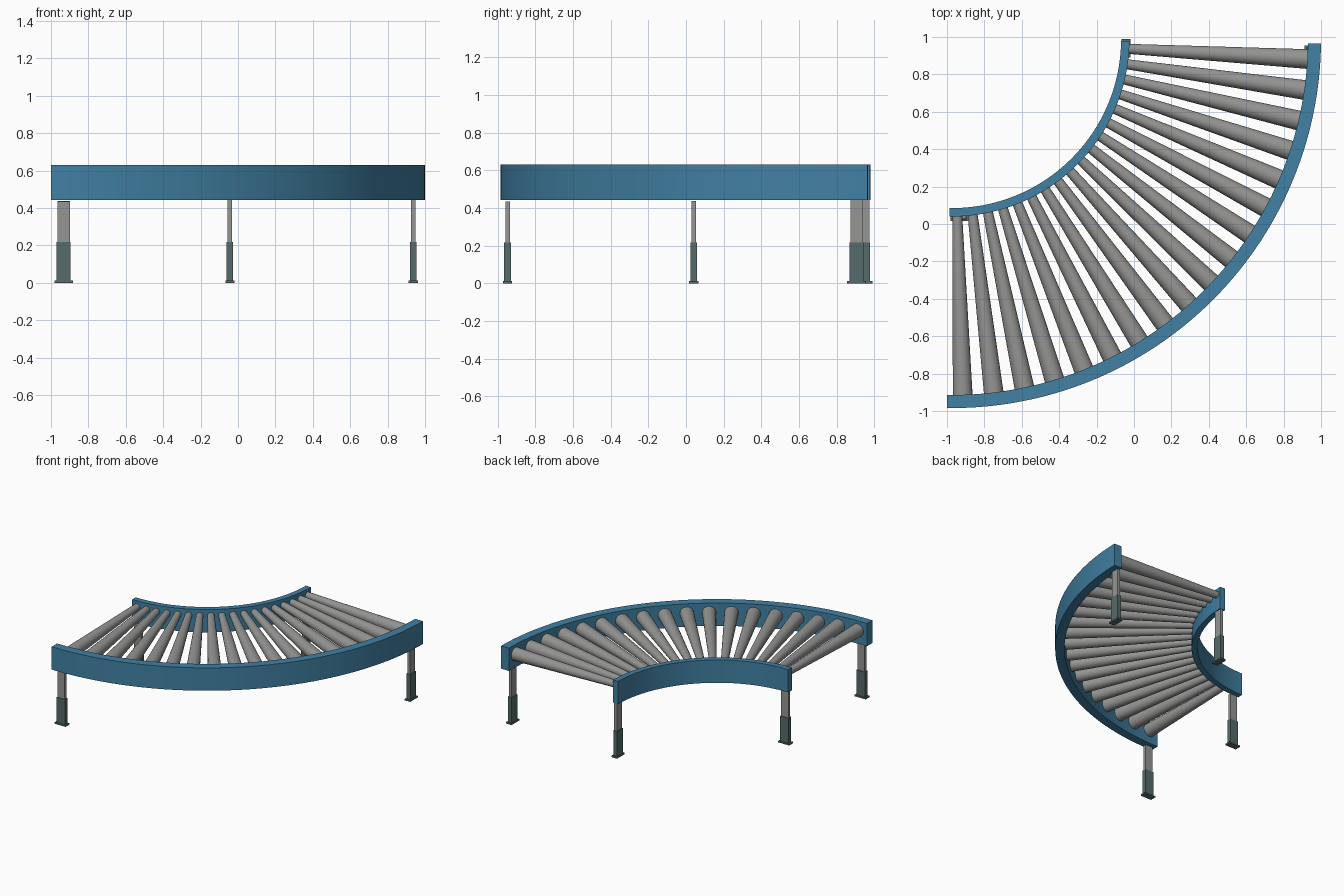
import bpy, bmesh
from math import sin, cos, radians
from mathutils import Vector

if "Cube" in bpy.data.objects:
    bpy.data.objects.remove(bpy.data.objects["Cube"])

CENTER = Vector((-0.974, 0.99, 0))   # centre of the bend
START, SWEEP = -0.75, 90             # degrees, turning clockwise
ROLLERS = 18
INNER, OUTER = (0.905, 0.95), (1.904, 1.974)
RAIL_Z = (0.443, 0.63)


def material(name, color):
    m = bpy.data.materials.new(name)
    m.use_nodes = True
    m.diffuse_color = (*color, 1)
    bsdf = next(n for n in m.node_tree.nodes if n.type == "BSDF_PRINCIPLED")
    bsdf.inputs["Base Color"].default_value = (*color, 1)
    return m


BLUE = material("rail blue", (0.053, 0.22, 0.37))
GREY = material("roller grey", (0.30, 0.30, 0.295))
GREEN = material("dark grey green", (0.09, 0.15, 0.145))


def polar(radius, degrees, z):
    a = radians(degrees)
    return CENTER + Vector((radius * cos(a), radius * sin(a), z))


def finish(name, bm, mat, smooth=False):
    bmesh.ops.recalc_face_normals(bm, faces=bm.faces)
    mesh = bpy.data.meshes.new(name)
    bm.to_mesh(mesh)
    bm.free()
    mesh.materials.append(mat)
    obj = bpy.data.objects.new(name, mesh)
    bpy.context.collection.objects.link(obj)
    if smooth:
        bpy.ops.object.select_all(action="DESELECT")
        obj.select_set(True)
        bpy.context.view_layer.objects.active = obj
        bpy.ops.object.shade_smooth_by_angle(angle=radians(35))
    return obj


def rail(name, radii, steps=64):
    """Sweep a rectangular section around the bend."""
    bm = bmesh.new()
    (r0, r1), (z0, z1) = radii, RAIL_Z
    section = [(r0, z0), (r1, z0), (r1, z1), (r0, z1)]
    rings = [[bm.verts.new(polar(r, START - SWEEP * i / steps, z)) for r, z in section]
             for i in range(steps + 1)]
    for a, b in zip(rings, rings[1:]):
        for k in range(4):
            n = (k + 1) % 4
            bm.faces.new((a[k], a[n], b[n], b[k]))
    bm.faces.new(rings[0])
    bm.faces.new(rings[-1])
    finish(name, bm, BLUE, True)


def roller(name, degrees):
    """Tapered roller whose top line stays level."""
    r_in, r_out, top = 0.0265, 0.053, 0.605
    a = polar(INNER[1] - 0.01, degrees, top - r_in)
    b = polar(OUTER[0] + 0.01, degrees, top - r_out)
    axis = b - a
    bm = bmesh.new()
    bmesh.ops.create_cone(bm, cap_ends=True, segments=28, radius1=r_in,
                          radius2=r_out, depth=axis.length)
    turn = Vector((0, 0, 1)).rotation_difference(axis.normalized()).to_matrix()
    bmesh.ops.rotate(bm, verts=bm.verts, matrix=turn)
    bmesh.ops.translate(bm, verts=bm.verts, vec=(a + b) / 2)
    finish(name, bm, GREY, True)


def box(name, x, y, z0, z1, sx, sy, mat):
    bm = bmesh.new()
    bmesh.ops.create_cube(bm, size=1)
    bmesh.ops.scale(bm, verts=bm.verts, vec=(sx, sy, z1 - z0))
    bmesh.ops.translate(bm, verts=bm.verts, vec=(x, y, (z0 + z1) / 2))
    finish(name, bm, mat)


def leg(name, x, y, along_x, top):
    """Telescopic leg: foot plate, lower sleeve, upper post."""
    for part, z0, z1, wide, thin, mat in (
            ("foot", 0, 0.012, 0.10, 0.05, GREEN),
            ("sleeve", 0.012, 0.217, 0.075, 0.035, GREEN),
            ("post", 0.217, top, 0.066, 0.024, GREY)):
        sx, sy = (wide, thin) if along_x else (thin, wide)
        box(f"{name}_{part}", x, y, z0, z1, sx, sy, mat)


# Side rails
rail("inner_rail", INNER)
rail("outer_rail", OUTER)

# Rollers, evenly spaced over the bend
pitch = SWEEP / ROLLERS
for i in range(ROLLERS):
    roller(f"roller_{i + 1}", START - pitch * (i + 0.5))

# Legs at both ends of each rail
leg("right_outer_leg", -0.932, -0.947, True, 0.434)
leg("right_inner_leg", -0.932, 0.042, True, 0.437)
leg("left_outer_leg", 0.937, 0.905, False, 0.445)
leg("left_inner_leg", -0.043, 0.94, False, 0.445)
